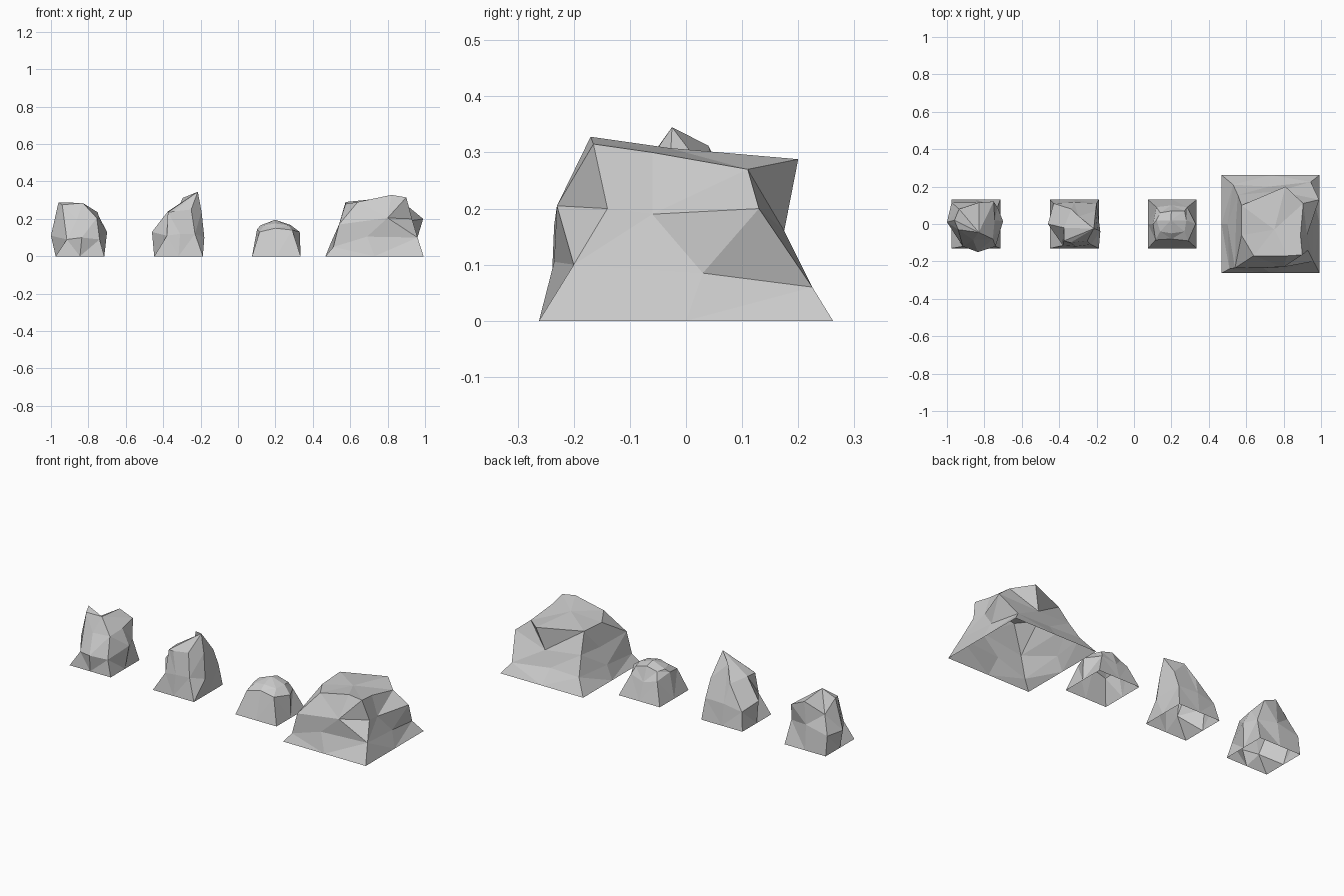
import bpy, bmesh


def rock(name, centre, half, rings, peak):
    """Loft an open-bottomed low-poly rock: square footprint, rings of 8 points, then a fan to the peak.
    Ring order is counter-clockwise from the front-left corner."""
    bm = bmesh.new()
    square = [(-1, -1), (0, -1), (1, -1), (1, 0), (1, 1), (0, 1), (-1, 1), (-1, 0)]
    base = [(centre + sx * half, sy * half, 0) for sx, sy in square]
    loops = [[bm.verts.new(p) for p in ring] for ring in [base] + rings]
    for lower, upper in zip(loops, loops[1:]):
        for i in range(8):
            j = (i + 1) % 8
            bm.faces.new((lower[i], lower[j], upper[j], upper[i]))
    tip = bm.verts.new(peak)
    for i in range(8):
        bm.faces.new((loops[-1][i], loops[-1][(i + 1) % 8], tip))
    # break bent quads into flat facets
    bmesh.ops.triangulate(bm, faces=bm.faces[:], quad_method='SHORT_EDGE')
    bmesh.ops.dissolve_limit(bm, angle_limit=0.05, verts=bm.verts[:], edges=bm.edges[:])
    mesh = bpy.data.meshes.new(name)
    bm.to_mesh(mesh)
    bm.free()
    bpy.context.collection.objects.link(bpy.data.objects.new(name, mesh))


# blocky rock on the far left
rock("blocky_rock", -0.845, 0.13, [
    [(-.915, -.12, .09), (-.835, -.15, .10), (-.74, -.12, .09), (-.70, .015, .13),
     (-.73, .09, .13), (-.84, .115, .14), (-.975, .115, .11), (-1.0, .01, .11)],
    [(-.94, -.03, .275), (-.86, -.085, .20), (-.755, -.08, .205), (-.745, .02, .215),
     (-.75, .12, .235), (-.83, .115, .27), (-.935, .08, .21), (-.96, .02, .288)],
], (-.83, -.045, .285))

# pointed rock
rock("pointed_rock", -0.318, 0.13, [
    [(-.38, -.115, .11), (-.31, -.12, .12), (-.23, -.11, .12), (-.18, -.04, .10),
     (-.20, .11, .12), (-.32, .115, .12), (-.43, .11, .10), (-.46, 0, .13)],
    [(-.375, -.09, .235), (-.34, -.10, .24), (-.25, -.09, .25), (-.195, -.03, .24),
     (-.205, .07, .22), (-.295, .04, .312), (-.335, .08, .225), (-.375, -.02, .24)],
], (-.215, -.025, .345))

# small low rock
rock("small_rock", 0.205, 0.13, [
    [(.115, -.085, .13), (.20, -.08, .15), (.29, -.09, .14), (.33, 0, .13),
     (.285, .09, .12), (.20, .10, .10), (.12, .09, .12), (.102, 0, .145)],
    [(.14, -.04, .165), (.20, -.05, .175), (.27, -.04, .165), (.28, .02, .168),
     (.27, .07, .16), (.20, .07, .18), (.14, .06, .16), (.12, .02, .165)],
], (.197, .02, .195))

# large boulder with a flared skirt, a recessed back and a flat top
rock("large_boulder", 0.73, 0.262, [
    [(.51, -.24, .05), (.69, -.235, .105), (.96, -.20, .10), (.955, .03, .085),
     (.945, .225, .06), (.72, .20, .08), (.53, .21, .08), (.50, 0, .08)],
    [(.54, -.235, .17), (.80, -.23, .205), (.93, -.14, .20), (.925, -.06, .19),
     (.99, .13, .20), (.77, .175, .16), (.555, .155, .18), (.545, 0, .17)],
    [(.64, -.17, .29), (.82, -.17, .328), (.90, -.165, .315), (.89, -.06, .30),
     (.905, .11, .27), (.81, .20, .288), (.575, .10, .29), (.575, -.06, .28)],
], (.75, -.03, .308))
